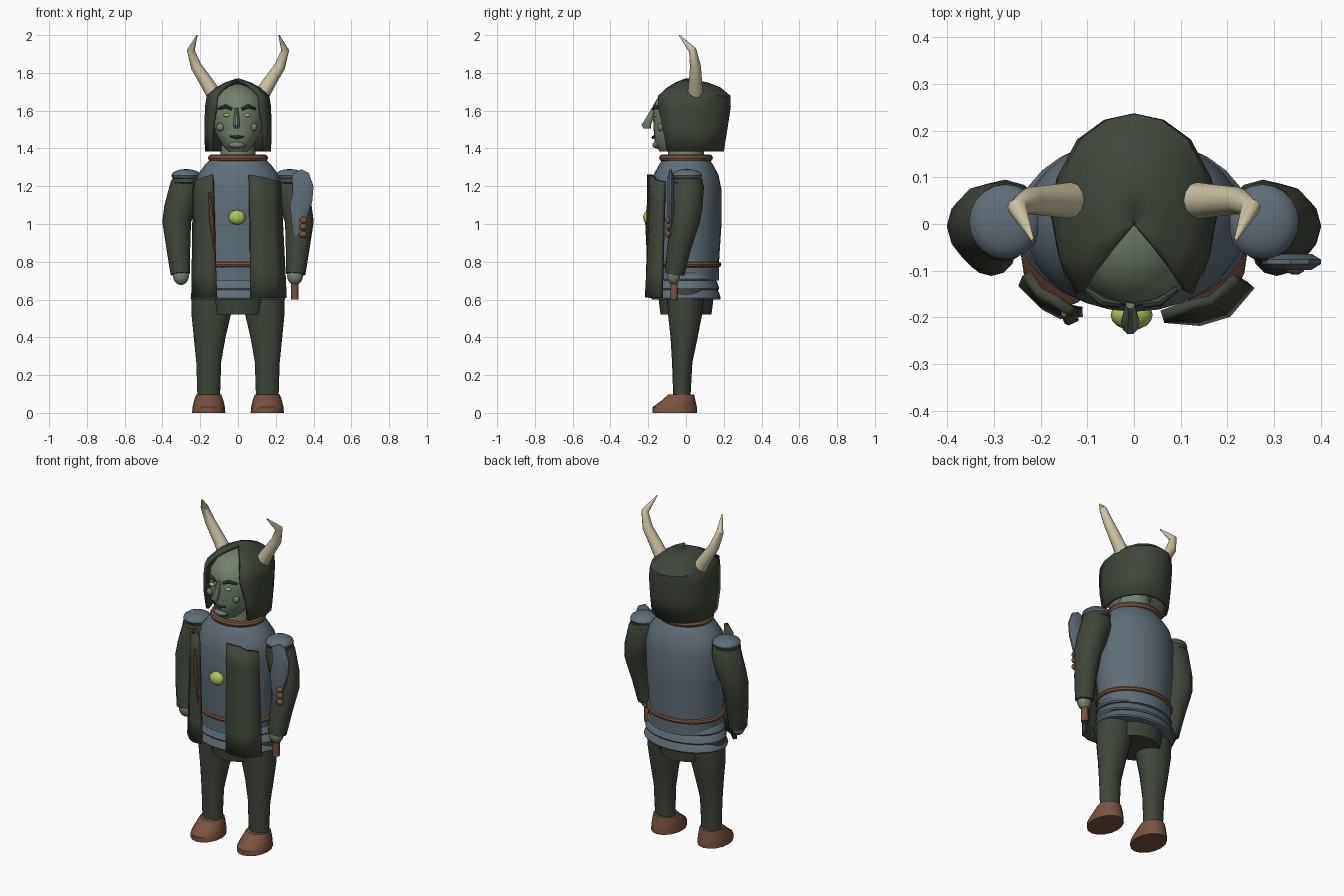
import bpy, bmesh, math
from mathutils import Vector


def mat(name, r, g, b):
    m = bpy.data.materials.new(name)
    m.diffuse_color = (r, g, b, 1)
    return m


CLOTH = mat("dark green cloth", 0.050, 0.062, 0.042)
STEEL = mat("blue grey armour", 0.115, 0.155, 0.190)
SKIN = mat("pale green skin", 0.170, 0.225, 0.150)
LEATHER = mat("brown leather", 0.190, 0.085, 0.048)
BONE = mat("bone", 0.62, 0.55, 0.37)
LIME = mat("lime", 0.42, 0.56, 0.10)


def build(name, verts, faces, m, thick=0, angle=40):
    me = bpy.data.meshes.new(name)
    me.from_pydata([tuple(v) for v in verts], [], faces)
    bm = bmesh.new()
    bm.from_mesh(me)
    bmesh.ops.recalc_face_normals(bm, faces=bm.faces)
    bm.to_mesh(me)
    bm.free()
    me.materials.append(m)
    ob = bpy.data.objects.new(name, me)
    bpy.context.collection.objects.link(ob)
    if thick:
        s = ob.modifiers.new("thickness", 'SOLIDIFY')
        s.thickness, s.offset = thick, 0
    bpy.ops.object.select_all(action='DESELECT')
    ob.select_set(True)
    bpy.context.view_layer.objects.active = ob
    bpy.ops.object.shade_smooth_by_angle(angle=math.radians(angle))
    return ob


def skin_rings(name, rings, m, closed=True, caps=True, **kw):
    n = len(rings[0])
    faces = [(i * n + j, i * n + (j + 1) % n, (i + 1) * n + (j + 1) % n, (i + 1) * n + j)
             for i in range(len(rings) - 1) for j in range(n if closed else n - 1)]
    if caps and closed:
        faces += [tuple(range(n)), tuple(range((len(rings) - 1) * n, len(rings) * n))]
    return build(name, [v for r in rings for v in r], faces, m, **kw)


def loft(name, sections, m, n=20, **kw):
    """Stack of horizontal ellipses: (x, y, z, rx, ry)."""
    return skin_rings(name, [[(x + rx * math.cos(2 * math.pi * k / n),
                               y + ry * math.sin(2 * math.pi * k / n), z) for k in range(n)]
                             for x, y, z, rx, ry in sections], m, **kw)


def tube(name, path, m, n=12, **kw):
    """Round limb through (x, y, z, radius)."""
    pts = [Vector(p[:3]) for p in path]
    rings = []
    for i, p in enumerate(pts):
        d = (pts[min(i + 1, len(pts) - 1)] - pts[max(i - 1, 0)]).normalized()
        u = d.cross(Vector((0, 1, 0.01))).normalized()
        w = d.cross(u)
        rings.append([p + path[i][3] * (u * math.cos(2 * math.pi * k / n) + w * math.sin(2 * math.pi * k / n))
                      for k in range(n)])
    return skin_rings(name, rings, m, **kw)


def ball(name, c, r, m, n=16):
    secs = []
    for k in range(9):
        a = math.pi * (0.02 + 0.96 * k / 8) - math.pi / 2
        secs.append((c[0], c[1], c[2] + r[2] * math.sin(a), r[0] * math.cos(a), r[1] * math.cos(a)))
    return loft(name, secs, m, n)


def band(name, z, rx, ry, t, m, y=0, n=32):
    """Elliptical ring with a round section."""
    rings = []
    for k in range(n + 1):
        a = 2 * math.pi * k / n
        rings.append([((rx + t * math.cos(b)) * math.cos(a), y + (ry + t * math.cos(b)) * math.sin(a),
                       z + t * math.sin(b)) for b in [2 * math.pi * j / 8 for j in range(8)]])
    return skin_rings(name, rings, m, caps=False)


# Legs, boots, arms, hands, shoulder pads, horns
for s, side in ((-1, "right"), (1, "left")):
    x = s * 0.155
    loft(side + "_boot", [(x, -0.06, 0, 0.088, 0.118), (x, -0.06, 0.03, 0.086, 0.118),
                          (x, -0.04, 0.065, 0.078, 0.09), (x, -0.025, 0.098, 0.066, 0.068)], LEATHER, 16)
    loft(side + "_leg", [(x, -0.022, 0.09, 0.060, 0.046), (x, -0.02, 0.27, 0.066, 0.054),
                         (s * 0.15, -0.01, 0.40, 0.084, 0.072), (s * 0.142, -0.005, 0.52, 0.104, 0.09),
                         (s * 0.135, 0, 0.66, 0.11, 0.10)], CLOTH, 16)
    tube(side + "_arm", [(s * 0.25, 0.01, 1.26, 0.06), (s * 0.275, 0.01, 1.2, 0.085),
                         (s * 0.31, 0.005, 1.08, 0.082), (s * 0.325, -0.005, 1.01, 0.076),
                         (s * 0.315, -0.04, 0.86, 0.062), (s * 0.305, -0.06, 0.735, 0.052)], CLOTH)
    ball(side + "_hand", (s * 0.302, -0.065, 0.725), (0.042, 0.036, 0.048), SKIN, 10)
    loft(side + "_shoulder_rim", [(s * 0.28, 0.005, 1.205, 0.05, 0.06), (s * 0.28, 0.005, 1.22, 0.072, 0.085),
                                  (s * 0.28, 0.005, 1.24, 0.07, 0.08)], CLOTH)
    ball(side + "_shoulder_pad", (s * 0.275, 0.005, 1.257), (0.078, 0.08, 0.034), STEEL, 20)
    tube(side + "_horn", [(s * 0.13, 0.05, 1.69, 0.04), (s * 0.16, 0.05, 1.74, 0.036),
                          (s * 0.222, 0.05, 1.835, 0.029), (s * 0.25, 0.035, 1.92, 0.021),
                          (s * 0.217, -0.035, 1.999, 0.003)], BONE)

# Torso, hips, skirt plates, belt, collar
loft("torso", [(0, 0, 0.7, 0.22, 0.175), (0, 0, 0.8, 0.215, 0.175), (0, 0, 1.0, 0.23, 0.188),
               (0, 0, 1.18, 0.235, 0.188), (0, 0, 1.26, 0.215, 0.172), (0, 0, 1.31, 0.178, 0.145),
               (0, 0, 1.35, 0.14, 0.12)], STEEL, 28)
loft("hips", [(0, 0, 0.52, 0.145, 0.135), (0, 0, 0.64, 0.175, 0.15)], CLOTH)
for i, (z, r) in enumerate(((0.70, 0.236), (0.65, 0.244), (0.60, 0.252))):
    loft("skirt_plate_%d" % i, [(0, 0, z + 0.06, r - 0.04, r - 0.09), (0, 0, z + 0.04, r - 0.016, r - 0.078),
                                (0, 0, z + 0.008, r, r - 0.068), (0, 0, z, r - 0.004, r - 0.073)], STEEL, 28)
band("belt", 0.785, 0.215, 0.172, 0.015, LEATHER)
band("collar", 1.35, 0.14, 0.124, 0.019, LEATHER)
loft("neck", [(0, 0, 1.3, 0.1, 0.1), (0, 0, 1.45, 0.085, 0.09)], SKIN)
ball("chest_gem", (-0.005, -0.195, 1.035), (0.045, 0.032, 0.039), LIME)

# Open cloak panels: plan curves at the top and the hem
PANELS = {
    "right": ([(-0.23, -0.10), (-0.205, -0.145), (-0.175, -0.165), (-0.135, -0.182)],
              [(-0.24, -0.12), (-0.19, -0.175), (-0.155, -0.198), (-0.11, -0.182)]),
    "left": ([(0.22, -0.11), (0.165, -0.165), (0.13, -0.175), (0.06, -0.19)],
             [(0.25, -0.125), (0.20, -0.19), (0.14, -0.212), (0.065, -0.195)]),
}
for side, (top, hem) in PANELS.items():
    rows = []
    for k in range(6):
        t = k / 5
        rows.append([(a[0] + (b[0] - a[0]) * t, a[1] + (b[1] - a[1]) * t - 0.006 * math.sin(j * 2.2 + 1),
                      (1.225 + 0.012 * j) * (1 - t) + 0.61 * t) for j, (a, b) in enumerate(zip(top, hem))])
    skin_rings(side + "_cloak_panel", rows, CLOTH, closed=False, thick=0.022)
tube("cloak_wand", [(-0.15, -0.192, 1.17, 0.007), (-0.14, -0.205, 1.02, 0.012), (-0.122, -0.205, 0.86, 0.004)],
     LEATHER, 8)

# Held weapon: grip, leaf blade and beads
tube("weapon_grip", [(0.3, -0.062, 0.6, 0.02), (0.3, -0.065, 0.95, 0.018)], LEATHER, 10)
outline = [(0.285, 1.26), (0.335, 1.29), (0.375, 1.27), (0.4, 1.2), (0.393, 1.12), (0.365, 1.03),
           (0.335, 0.95), (0.305, 0.92), (0.285, 1.0), (0.275, 1.1), (0.29, 1.18)]
mid = (0.335, 1.13)
skin_rings("weapon_blade", [[(mid[0] + (x - mid[0]) * f, y, mid[1] + (z - mid[1]) * f) for x, z in outline]
                            for y, f in ((-0.098, 0.7), (-0.086, 1), (-0.076, 1), (-0.064, 0.7))], STEEL)
for z in (0.945, 0.985, 1.02):
    ball("bead", (0.345, -0.093, z), (0.022, 0.016, 0.018), LEATHER, 10)

# Head and face
loft("head", [(0, -0.08, 1.385, 0.05, 0.06), (0, -0.06, 1.42, 0.085, 0.105), (0, -0.04, 1.48, 0.118, 0.13),
              (0, -0.025, 1.57, 0.142, 0.15), (0, -0.02, 1.64, 0.135, 0.148), (0, -0.015, 1.69, 0.105, 0.12),
              (0, -0.01, 1.725, 0.06, 0.07), (0, 0, 1.74, 0.015, 0.02)], SKIN, 24)
loft("nose", [(-0.008, -0.205, 1.505, 0.012, 0.02), (-0.008, -0.21, 1.525, 0.02, 0.027),
              (-0.008, -0.188, 1.57, 0.013, 0.02), (-0.008, -0.168, 1.615, 0.01, 0.014)], SKIN, 10)
for s, side in ((-1, "right"), (1, "left")):
    ball(side + "_eye", (s * 0.054 - 0.006, -0.161, 1.576), (0.019, 0.013, 0.009), LIME, 12)
    tube(side + "_brow", [(s * 0.026 - 0.006, -0.172, 1.608, 0.008), (s * 0.06 - 0.006, -0.166, 1.623, 0.011),
                          (s * 0.098 - 0.006, -0.138, 1.61, 0.006)], CLOTH, 8)
    ball(side + "_wart", (s * 0.087 - 0.006, -0.134, 1.513), (0.021, 0.016, 0.021), SKIN, 12)
tube("mouth", [(-0.042, -0.158, 1.465, 0.006), (-0.006, -0.174, 1.458, 0.009), (0.03, -0.162, 1.465, 0.006)],
     CLOTH, 8)
ball("lower_lip", (-0.006, -0.15, 1.418), (0.046, 0.028, 0.019), SKIN)

# Hood of hair: half plan mirrored, lofted upward to a peak, open at the front
half = [(0.118, -0.145), (0.152, -0.07), (0.166, 0.02), (0.155, 0.1), (0.115, 0.175), (0.06, 0.215)]
plan = half + [(0, 0.228)] + [(-x, y) for x, y in reversed(half)]
rows = []
for z, sx, back, front in ((1.385, 1.0, 0.84, 0.68), (1.5, 1.02, 0.92, 0.82), (1.62, 1.0, 1, 1.0),
                           (1.675, 0.95, 1, 1.0), (1.715, 0.68, 0.78, 0.68), (1.742, 0.38, 0.48, 0.36),
                           (1.762, 0.02, 0.02, 0.02)):
    row = []
    for x, y in plan:
        # bottom edge stays wide at the face opening
        row.append((x * sx * (1.14 if z < 1.55 and y < -0.1 else 1), y * (back if y > 0 else front), z))
    rows.append(row)
skin_rings("hair", rows, CLOTH, closed=False, thick=0.018)
